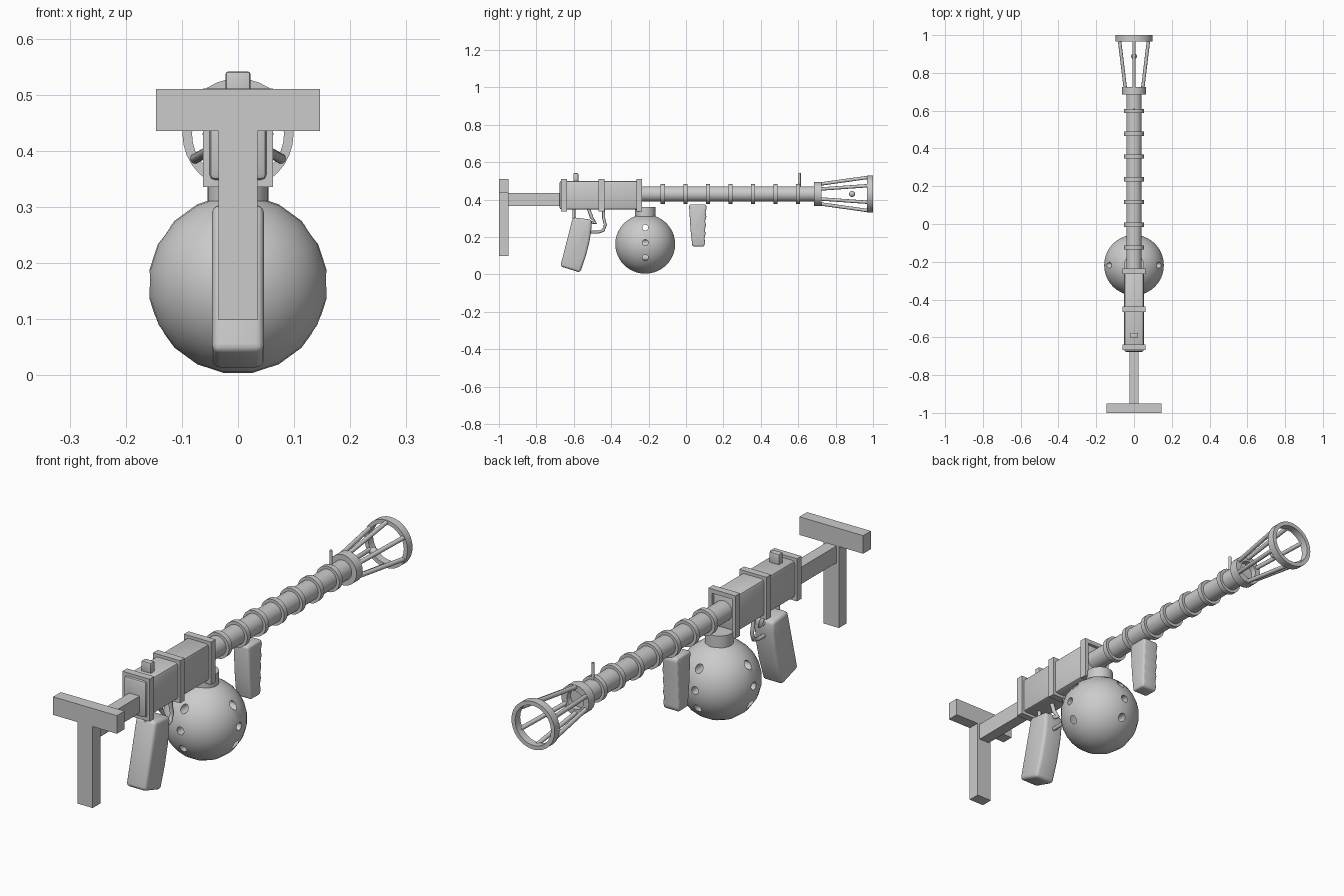
import bpy, bmesh, math
from mathutils import Vector, Matrix

if "Cube" in bpy.data.objects:
    bpy.data.objects.remove(bpy.data.objects["Cube"])

grey = bpy.data.materials.new("plain_grey")
grey.diffuse_color = (0.6, 0.6, 0.6, 1)
grey.use_nodes = True
grey.node_tree.nodes["Principled BSDF"].inputs["Base Color"].default_value = grey.diffuse_color
AXIS_Z = 0.43  # height of the barrel axis


def finish(name, bm, bevel=0, segs=2, smooth=True):
    """Turn a bmesh into a named, shaded object."""
    bmesh.ops.recalc_face_normals(bm, faces=bm.faces)
    me = bpy.data.meshes.new(name)
    bm.to_mesh(me)
    bm.free()
    ob = bpy.data.objects.new(name, me)
    bpy.context.collection.objects.link(ob)
    me.materials.append(grey)
    bpy.ops.object.select_all(action='DESELECT')
    ob.select_set(True)
    bpy.context.view_layer.objects.active = ob
    if bevel:
        m = ob.modifiers.new("bevel", 'BEVEL')
        m.width, m.segments = bevel, segs
        m.limit_method, m.angle_limit = 'ANGLE', math.radians(40)
        bpy.ops.object.modifier_apply(modifier=m.name)
    if smooth:
        bpy.ops.object.shade_smooth_by_angle(angle=math.radians(35))
    return ob


def box(name, x, y, z, bevel=0):
    """Box from (min, max) ranges."""
    bm = bmesh.new()
    bmesh.ops.create_cube(bm, size=1)
    for v in bm.verts:
        v.co = [a + (b - a) * (c + 0.5) for (a, b), c in zip((x, y, z), v.co)]
    return finish(name, bm, bevel, smooth=bevel > 0)


def rod(name, a, b, r, segs=16):
    """Cylinder between two points."""
    a, b = Vector(a), Vector(b)
    d = b - a
    bm = bmesh.new()
    mat = Matrix.Translation((a + b) / 2) @ d.to_track_quat('Z', 'Y').to_matrix().to_4x4()
    bmesh.ops.create_cone(bm, cap_ends=True, segments=segs, radius1=r, radius2=r,
                          depth=d.length, matrix=mat)
    return finish(name, bm)


def tube(name, y0, y1, r_in, r_out, segs=32):
    """Hollow ring around the barrel axis."""
    bm = bmesh.new()
    loops = []
    for y, r in ((y0, r_in), (y0, r_out), (y1, r_out), (y1, r_in)):
        loops.append([bm.verts.new((r * math.cos(t), y, AXIS_Z + r * math.sin(t)))
                      for t in (2 * math.pi * i / segs for i in range(segs))])
    for k in range(4):
        p, q = loops[k], loops[(k + 1) % 4]
        for i in range(segs):
            j = (i + 1) % segs
            bm.faces.new((p[i], p[j], q[j], q[i]))
    return finish(name, bm)


def side_profile(name, pts, half, bevel):
    """Extrude a (y, z) outline across x."""
    bm = bmesh.new()
    f = bm.faces.new([bm.verts.new((-half, y, z)) for y, z in pts])
    ext = bmesh.ops.extrude_face_region(bm, geom=[f])
    new = [g for g in ext['geom'] if isinstance(g, bmesh.types.BMVert)]
    bmesh.ops.translate(bm, verts=new, vec=(2 * half, 0, 0))
    return finish(name, bm, bevel, 3)


def wire(name, pts, r):
    """Bent round wire in the x = 0 plane."""
    cu = bpy.data.curves.new(name, 'CURVE')
    cu.dimensions = '3D'
    cu.bevel_depth, cu.bevel_resolution, cu.use_fill_caps = r, 2, True
    sp = cu.splines.new('POLY')
    sp.points.add(len(pts) - 1)
    for p, (y, z) in zip(sp.points, pts):
        p.co = (0, y, z, 1)
    ob = bpy.data.objects.new(name, cu)
    bpy.context.collection.objects.link(ob)
    cu.materials.append(grey)


# Shoulder stock
box("stock_crossbar", (-0.146, 0.146), (-1.0, -0.95), (0.435, 0.51))
box("stock_upright", (-0.035, 0.035), (-1.0, -0.95), (0.098, 0.436))
box("stock_bar", (-0.024, 0.024), (-0.951, -0.66), (0.365, 0.435))

# Receiver with three raised frames
box("receiver", (-0.052, 0.052), (-0.677, -0.245), (0.347, 0.499), 0.012)
for i, y in enumerate((-0.652, -0.452, -0.25)):
    bm = bmesh.new()
    loops = []
    for yy, hx, hz in ((y - .015, .046, .07), (y - .015, .062, .088),
                       (y + .015, .062, .088), (y + .015, .046, .07)):
        loops.append([bm.verts.new((sx * hx, yy, 0.423 + sz * hz))
                      for sx, sz in ((-1, -1), (1, -1), (1, 1), (-1, 1))])
    for k in range(4):
        p, q = loops[k], loops[(k + 1) % 4]
        for c in range(4):
            d = (c + 1) % 4
            bm.faces.new((p[c], p[d], q[d], q[c]))
    finish(f"receiver_frame_{i + 1}", bm, smooth=False)
box("rear_sight", (-0.022, 0.022), (-0.602, -0.576), (0.49, 0.541), 0.004)

# Barrel with cooling rings
rod("barrel", (0, -0.26, AXIS_Z), (0, 0.70, AXIS_Z), 0.041, 32)
for i in range(7):
    y = -0.124 + 0.1203 * i
    tube(f"barrel_ring_{i + 1}", y - 0.011, y + 0.011, 0.038, 0.053)
rod("front_sight", (0, 0.608, 0.46), (0, 0.608, 0.541), 0.006, 12)

# Flared muzzle cage
tube("muzzle_collar", 0.685, 0.725, 0.038, 0.063)
tube("muzzle_ring", 0.967, 1.0, 0.082, 0.099)
for i in range(6):
    t = math.radians(30 + 60 * i)
    c, s = math.cos(t), math.sin(t)
    rod(f"cage_rod_{i + 1}", (0.052 * c, 0.71, AXIS_Z + 0.052 * s),
        (0.089 * c, 0.975, AXIS_Z + 0.089 * s), 0.009, 12)
bm = bmesh.new()
bmesh.ops.create_uvsphere(bm, u_segments=16, v_segments=10, radius=0.016,
                          matrix=Matrix.Translation((0, 0.888, AXIS_Z)))
finish("cage_bead", bm)

# Round magazine drilled through in both directions
bm = bmesh.new()
mat = (Matrix.Translation((0, -0.218, 0.162)) @ Matrix.Rotation(math.pi / 2, 4, 'X')
       @ Matrix.Rotation(math.pi / 20, 4, 'Z'))
bmesh.ops.create_uvsphere(bm, u_segments=20, v_segments=20, radius=0.16, matrix=mat)
for v in bm.verts:
    v.co.z = max(v.co.z, 0)
magazine = finish("magazine", bm)
for z in (0.25, 0.17, 0.09):
    for a, b in (((-0.3, -0.218, z), (0.3, -0.218, z)), ((0, -0.52, z), (0, 0.08, z))):
        cutter = rod("hole_cutter", a, b, 0.016, 16)
        cutter.hide_render = True
        m = magazine.modifiers.new("hole", 'BOOLEAN')
        m.operation, m.solver, m.object = 'DIFFERENCE', 'EXACT', cutter
        bpy.context.view_layer.objects.active = magazine
        bpy.ops.object.modifier_apply(modifier=m.name)
        bpy.data.objects.remove(cutter)
bpy.ops.object.select_all(action='DESELECT')
magazine.select_set(True)
bpy.context.view_layer.objects.active = magazine
bpy.ops.object.shade_smooth_by_angle(angle=math.radians(35))
rod("magazine_neck", (0, -0.218, 0.30), (0, -0.218, 0.36), 0.054, 24)

# Rear grip, its pin, trigger and guard
side_profile("rear_grip", [(-0.605, 0.305), (-0.505, 0.293), (-0.506, 0.245), (-0.515, 0.18),
                           (-0.535, 0.10), (-0.566, 0.01), (-0.672, 0.043)], 0.046, 0.014)
rod("grip_pin", (0, -0.6, 0.28), (0, -0.6, 0.36), 0.008, 12)
wire("trigger", [(-0.522, 0.355), (-0.505, 0.305), (-0.483, 0.275), (-0.51, 0.28)], 0.009)
wire("trigger_guard", [(-0.44, 0.35), (-0.44, 0.30), (-0.431, 0.265), (-0.442, 0.235),
                       (-0.47, 0.226), (-0.52, 0.226)], 0.008)

# Front grip with shallow finger waves
waves = [(0.108 - 0.008 * k / 8 + 0.003 * (-1) ** k, 0.355 - 0.185 * k / 8) for k in range(9)]
side_profile("front_grip", [(0.016, 0.374), (0.106, 0.374)] + waves
             + [(0.096, 0.148), (0.034, 0.15), (0.024, 0.24)], 0.036, 0.009)
